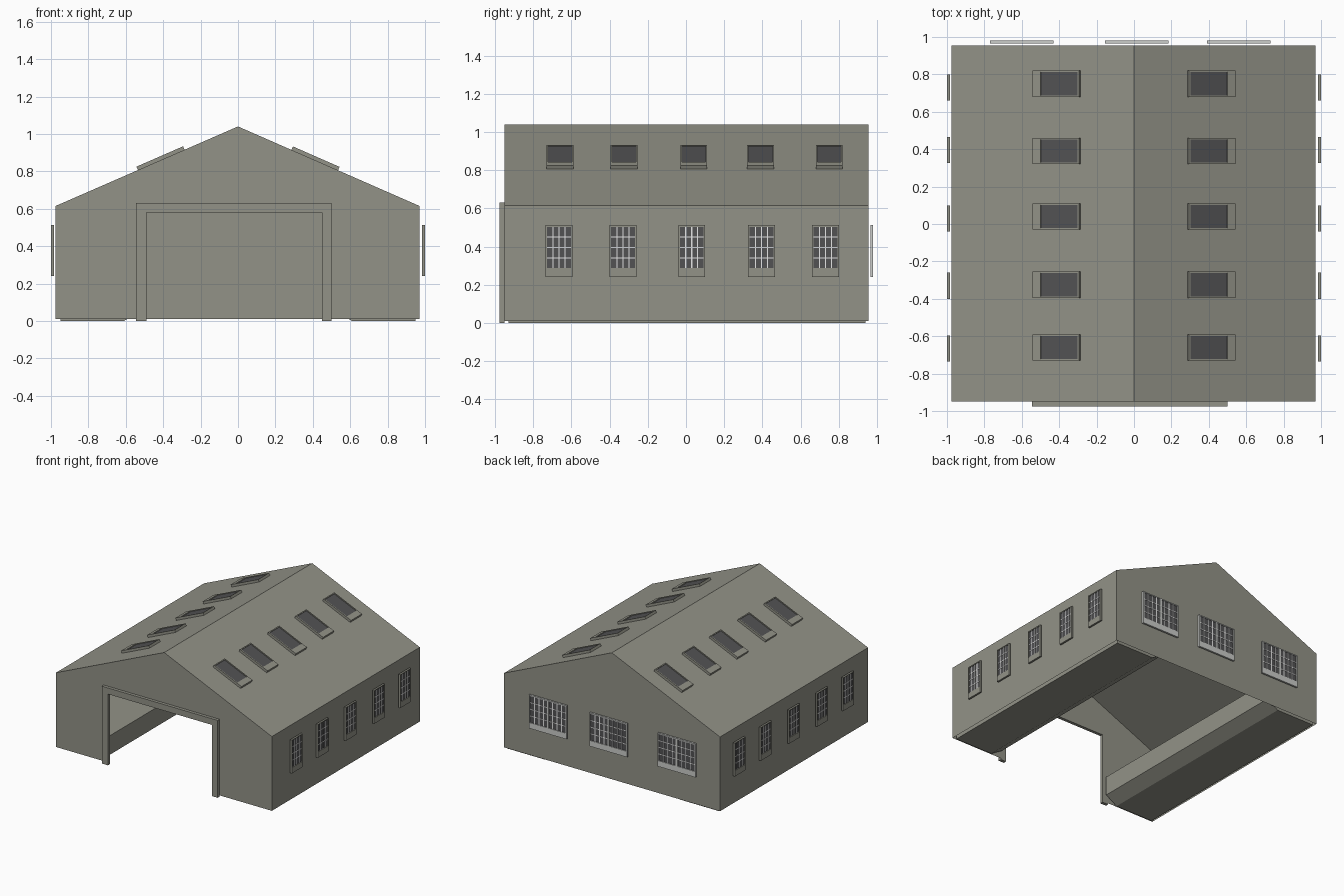
import bpy, bmesh, math
from mathutils import Matrix, Vector

if "Cube" in bpy.data.objects:
    bpy.data.objects.remove(bpy.data.objects["Cube"])

def material(name, c):
    m = bpy.data.materials.new(name)
    m.diffuse_color = (*c, 1)
    m.use_nodes = True
    m.node_tree.nodes["Principled BSDF"].inputs["Base Color"].default_value = m.diffuse_color
    return m

WALL = material("wall_grey", (0.29, 0.29, 0.245))
GLASS = material("dark_glass", (0.085, 0.085, 0.088))
WHITE = material("white_bars", (0.80, 0.80, 0.80))
LIGHT = material("light_grey_frame", (0.60, 0.61, 0.59))

def finish(bm, name, mats):
    me = bpy.data.meshes.new(name)
    bm.to_mesh(me)
    bm.free()
    for m in mats:
        me.materials.append(m)
    ob = bpy.data.objects.new(name, me)
    bpy.context.collection.objects.link(ob)
    return ob

def box(bm, lo, hi, mat=0, xf=Matrix()):
    lo, hi = Vector(lo), Vector(hi)
    s = hi - lo
    r = bmesh.ops.create_cube(bm, size=1, matrix=xf @ Matrix.Translation((lo + hi) / 2) @ Matrix.Diagonal((*s, 1)))
    for f in {f for v in r["verts"] for f in v.link_faces}:
        f.material_index = mat

def face(bm, pts):
    bm.faces.new([bm.verts.new(p) for p in pts])

XL, XR, YF, YB, Z0, EAVE, RIDGE = -0.975, 0.97, -0.95, 0.955, 0.01, 0.615, 1.04

# Shell: side walls, back gable, front gable with door opening
bm = bmesh.new()
face(bm, [(XL, YB, Z0), (XL, YF, Z0), (XL, YF, EAVE), (XL, YB, EAVE)])
face(bm, [(XR, YF, Z0), (XR, YB, Z0), (XR, YB, EAVE), (XR, YF, EAVE)])
face(bm, [(XR, YB, Z0), (XL, YB, Z0), (XL, YB, EAVE), (0, YB, RIDGE), (XR, YB, EAVE)])
face(bm, [(x, YF, z) for x, z in [(XL, Z0), (-.49, Z0), (-.49, .58), (.45, .58), (.45, Z0),
                                  (XR, Z0), (XR, EAVE), (0, RIDGE), (XL, EAVE)]])
finish(bm, "walls", [WALL])

# Roof slopes
bm = bmesh.new()
face(bm, [(XL, YF, EAVE), (0, YF, RIDGE), (0, YB, RIDGE), (XL, YB, EAVE)])
face(bm, [(0, YF, RIDGE), (XR, YF, EAVE), (XR, YB, EAVE), (0, YB, RIDGE)])
finish(bm, "roof", [WALL])

# Door surround
bm = bmesh.new()
box(bm, (-.545, -.975, 0), (-.49, YF, .63))
box(bm, (.45, -.975, 0), (.50, YF, .63))
box(bm, (-.49, -.975, .58), (.45, YF, .63))
finish(bm, "door_surround", [WALL])

# Raised platforms inside along both side walls, with a chamfered lower edge
for side, name in ((-1, "platform_left"), (1, "platform_right")):
    bm = bmesh.new()
    prof = [(.95, 0), (.61, 0), (.51, .06), (.51, .215), (.95, .215)]
    f = bm.faces.new([bm.verts.new((side * x, -.93, z)) for x, z in prof])
    r = bmesh.ops.extrude_face_region(bm, geom=[f])
    bmesh.ops.translate(bm, vec=(0, 1.87, 0), verts=[v for v in r["geom"] if isinstance(v, bmesh.types.BMVert)])
    bmesh.ops.recalc_face_normals(bm, faces=bm.faces)
    finish(bm, name, [WALL])

def window(name, origin, up, normal, width, sashes, frame_mat, base, depth, bars=True):
    """Framed window: local x = width, y = up, z = outward."""
    v, n = Vector(up).normalized(), Vector(normal).normalized()
    u = v.cross(n)
    xf = Matrix((u, v, n)).transposed().to_4x4()
    xf.translation = Vector(origin)
    bm = bmesh.new()
    w, h, sill, t = width / 2, .272, .047, .008
    top = base + depth
    pane = top - .006
    box(bm, (-w, 0, base), (w, sill, top), 0, xf)              # sill
    box(bm, (-w, h - t, base), (w, h, top), 0, xf)             # head
    for s in (-1, 1):                                          # sides
        c = s * (w - t / 2)
        box(bm, (c - t / 2, sill, base), (c + t / 2, h - t, top), 0, xf)
    box(bm, (-w + t, sill, base), (w - t, h - t, pane), 1, xf)  # glass
    sw = (2 * w - 2 * t) / sashes
    for i in range(sashes):
        x0 = -w + t + i * sw
        if i:                                                  # mullion
            box(bm, (x0 - .008, sill, pane), (x0 + .008, h - t, top), 0, xf)
        if not bars:
            continue
        for k in (1, 2, 3):                                    # glazing bars
            x = x0 + sw * k / 4
            box(bm, (x - .003, sill, pane), (x + .003, h - t, pane + .003), 2, xf)
            y = sill + (h - t - sill) * k / 4
            box(bm, (x0, y - .003, pane), (x0 + sw, y + .003, pane + .0025), 2, xf)
    finish(bm, name, [frame_mat, GLASS, WHITE])

# Side windows and skylights, five per side
for i, (yw, ys) in enumerate(zip((-.665, -.33, .03, .395, .73), (-.66, -.325, .04, .39, .75))):
    for s, side in ((-1, "left"), (1, "right")):
        wall = XR if s > 0 else XL
        base = .985 - abs(wall)
        window(f"{side}_window_{i+1}", (wall, yw, .24), (0, 0, 1), (s, 0, 0), .14, 1, WALL, base, .015)
        slope = (RIDGE - EAVE) / abs(wall)
        x = .535
        window(f"{side}_skylight_{i+1}", (s * x, ys, RIDGE - slope * x), (-s, 0, slope), (s * slope, 0, 1),
               .14, 1, WALL, 0, .02, bars=False)

# Back windows, two sashes each
for i, x in enumerate((-.60, .015, .56)):
    window(f"back_window_{i+1}", (x, YB, .24), (0, 0, 1), (0, 1, 0), .34, 2, LIGHT, .01, .015)
